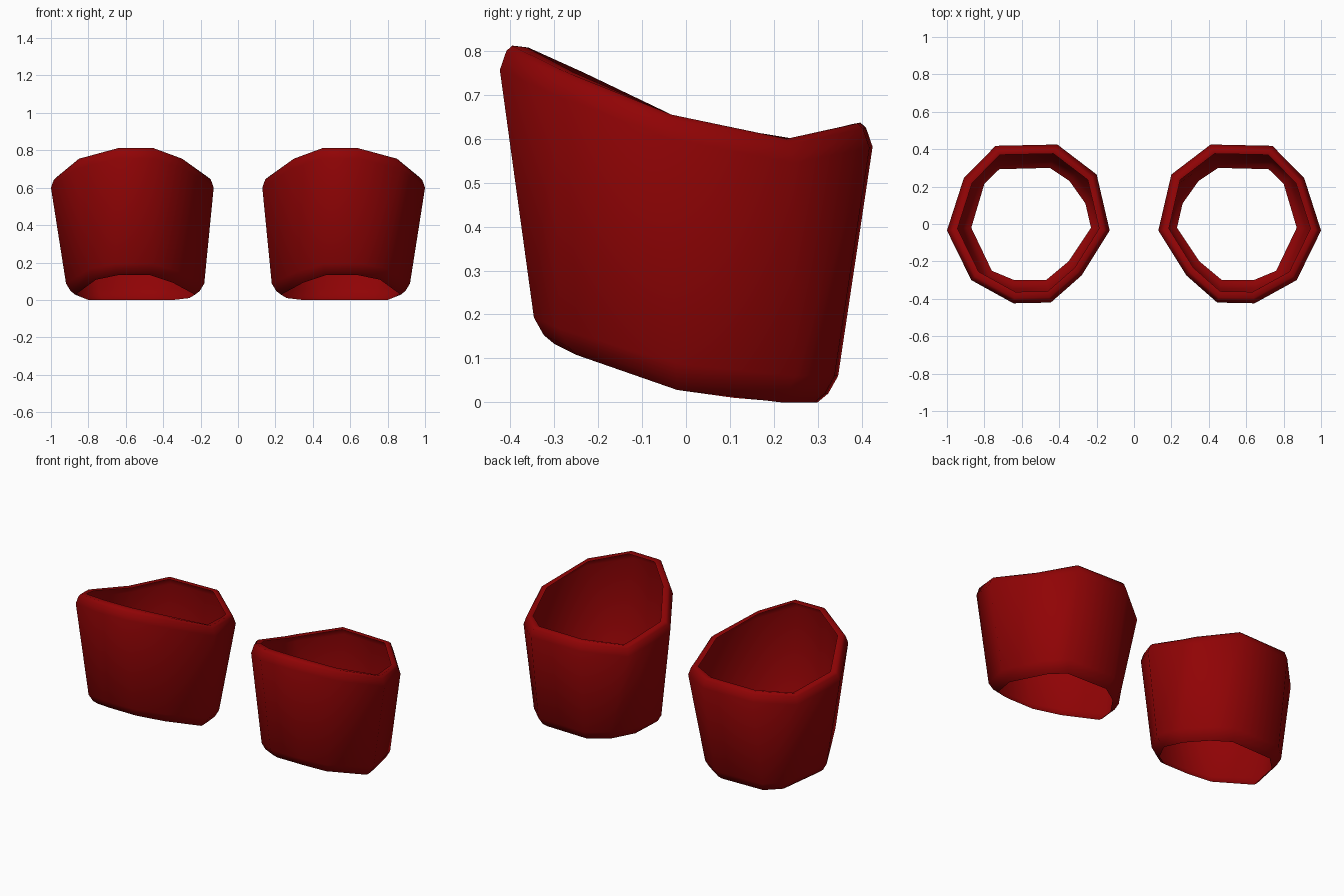
import bpy, bmesh, math

cube = bpy.data.objects.get("Cube")
if cube:
    bpy.data.objects.remove(cube)

red = bpy.data.materials.new("deep red")
red.use_nodes = True
colour = (0.28, 0.001, 0.0015, 1)
red.diffuse_color = colour
red.node_tree.nodes["Principled BSDF"].inputs["Base Color"].default_value = colour

CENTRE = 0.565
# Widest outline below the rim: x, y, rim height
UPPER = [
    (-0.155, 0.425, 0.637), (0.175, 0.418, 0.635), (0.345, 0.245, 0.60),
    (0.435, -0.035, 0.655), (0.305, -0.30, 0.755), (0.08, -0.424, 0.812),
    (-0.12, -0.42, 0.812), (-0.285, -0.275, 0.755), (-0.435, -0.035, 0.655),
    (-0.385, 0.18, 0.613), (-0.365, 0.265, 0.60),
]
# Bottom opening: x, y, lip height
LOWER = [
    (-0.115, 0.30, 0.0), (0.155, 0.293, 0.0), (0.235, 0.215, 0.0),
    (0.305, -0.02, 0.028), (0.195, -0.25, 0.108), (0.075, -0.30, 0.133),
    (-0.095, -0.30, 0.133), (-0.215, -0.20, 0.093), (-0.335, -0.02, 0.028),
    (-0.305, 0.11, 0.01), (-0.22, 0.23, 0.0),
]
# Shell profile from the lip up to the inward-curled rim:
# outline, scale, centre shift in x and y, height offset
PROFILE = [
    (LOWER, 1.0, -0.015, 0.0, 0.0), (LOWER, 1.08, -0.015, 0.0, 0.02),
    (LOWER, 1.155, -0.015, 0.0, 0.06),
    (UPPER, 1.0, 0.0, 0.0, -0.055), (UPPER, 0.965, 0.0, 0.0, -0.012),
    (UPPER, 0.935, 0.0, 0.0, 0.0), (UPPER, 0.87, 0.0, 0.006, -0.004),
]


def make_cuff(name, side):
    bm = bmesh.new()
    rings = [[bm.verts.new((side * (CENTRE + dx + (x - dx) * scale),
                            dy + y * scale, z + dz))
              for x, y, z in outline]
             for outline, scale, dx, dy, dz in PROFILE]
    # Open shell: each ring is bridged to the next one up
    for ring, upper in zip(rings, rings[1:]):
        for i in range(len(ring)):
            quad = (ring[i], ring[i - 1], upper[i - 1], upper[i])
            bm.faces.new(quad if side > 0 else quad[::-1])
    # Face the shell outwards
    if sum(f.normal.dot(f.calc_center_median()
                        - rings[0][0].co.lerp(rings[0][6].co, 0.5))
           for f in bm.faces if f.normal_update() is None) < 0:
        bmesh.ops.reverse_faces(bm, faces=bm.faces[:])
    mesh = bpy.data.meshes.new(name)
    bm.to_mesh(mesh)
    bm.free()
    mesh.materials.append(red)
    cuff = bpy.data.objects.new(name, mesh)
    bpy.context.collection.objects.link(cuff)
    bpy.ops.object.select_all(action='DESELECT')
    cuff.select_set(True)
    bpy.context.view_layer.objects.active = cuff
    bpy.ops.object.shade_smooth_by_angle(angle=math.radians(60))


make_cuff("left_cuff", 1)
make_cuff("right_cuff", -1)
